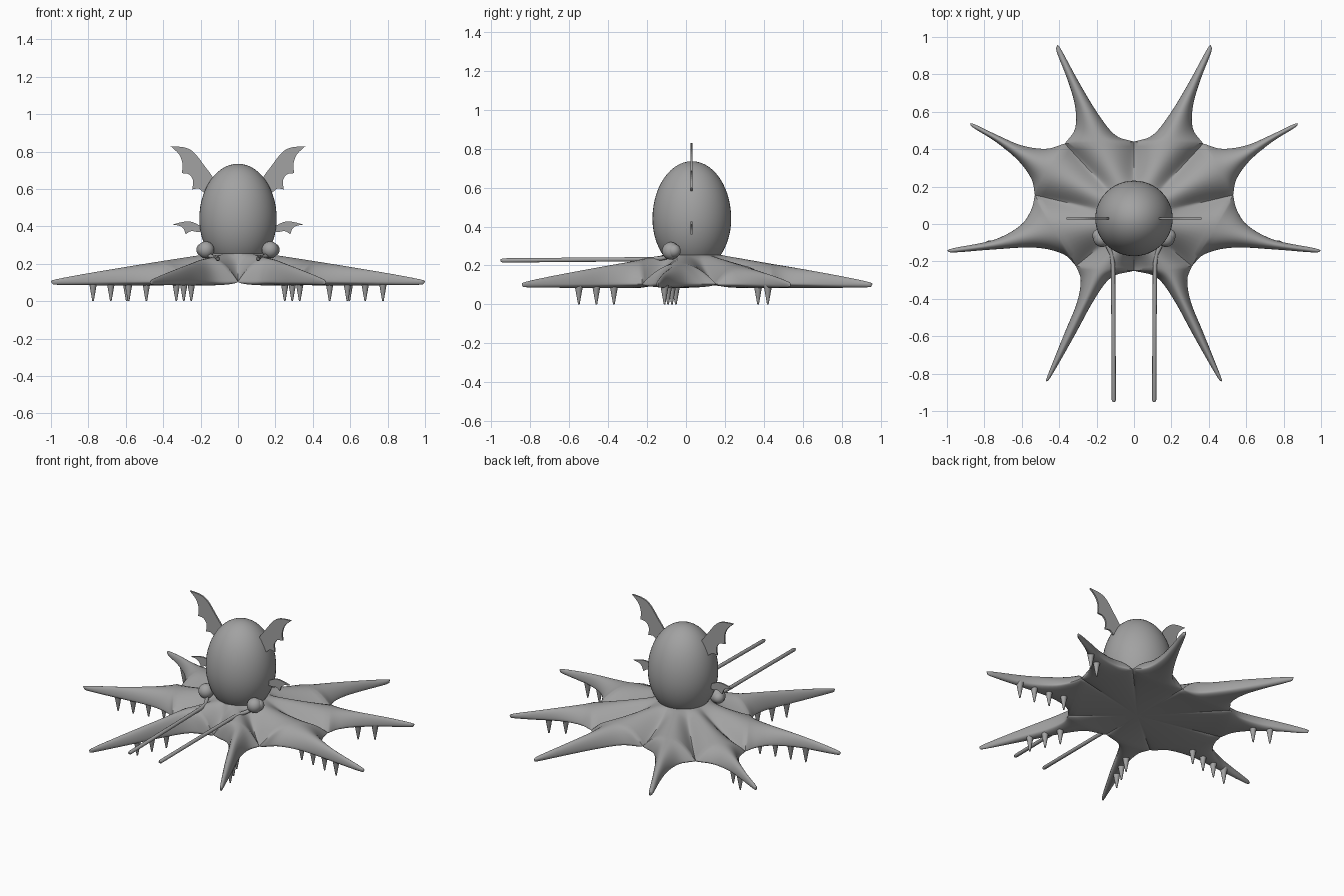
import bpy, bmesh, math
from mathutils import Vector

if "Cube" in bpy.data.objects:
    bpy.data.objects.remove(bpy.data.objects["Cube"])

grey = bpy.data.materials.new("soft grey")
grey.diffuse_color = (0.36, 0.36, 0.36, 1)
grey.use_nodes = True
grey.node_tree.nodes["Principled BSDF"].inputs["Base Color"].default_value = grey.diffuse_color
CENTRE = Vector((0, 0.03))


def finish(bm, name, smooth=True):
    bmesh.ops.recalc_face_normals(bm, faces=bm.faces[:])
    me = bpy.data.meshes.new(name)
    bm.to_mesh(me)
    bm.free()
    ob = bpy.data.objects.new(name, me)
    bpy.context.collection.objects.link(ob)
    me.materials.append(grey)
    if smooth:
        bpy.context.view_layer.objects.active = ob
        ob.select_set(True)
        bpy.ops.object.shade_smooth_by_angle(angle=math.radians(50))
        ob.select_set(False)
    return ob


def spline(pts, sub):
    """Smooth 2D curve through the points."""
    p = [Vector(q) for q in pts]
    p = [2 * p[0] - p[1]] + p + [2 * p[-1] - p[-2]]
    out = []
    for i in range(1, len(p) - 2):
        a, b, c, d = p[i - 1:i + 3]
        for k in range(sub):
            t = k / sub
            out.append(0.5 * (2 * b + (c - a) * t + (2 * a - 5 * b + 4 * c - d) * t * t
                              + (3 * b - a - 3 * c + d) * t ** 3))
    return out + [p[-2]]


# Arms of one half: both edges from web valley towards the tip, then the tip
ARMS = [
    ([(0, .44), (.1, .475), (.19, .585), (.29, .75), (.388, .93)],
     [(.37, .43), (.315, .51), (.315, .63), (.355, .77), (.413, .92)], (.41, .957)),
    ([(.37, .43), (.47, .402), (.6, .42), (.73, .475), (.85, .532)],
     [(.53, .155), (.548, .24), (.62, .34), (.74, .44), (.86, .515)], (.877, .538)),
    ([(.53, .155), (.55, .075), (.61, -.01), (.75, -.085), (.96, -.128)],
     [(.31, -.225), (.38, -.16), (.53, -.126), (.75, -.136), (.96, -.152)], (1.0, -.143)),
    ([(.31, -.225), (.285, -.3), (.305, -.42), (.37, -.58), (.462, -.81)],
     [(0, -.25), (.12, -.285), (.21, -.4), (.32, -.6), (.44, -.81)], (.468, -.843)),
]
NV, NW, EDGE = 16, 10, .105


def patch(bm, arm, sx, top):
    """One arm with its share of the web, as a grid of stations by width."""
    left, right, tip = arm
    L, R = spline(left + [tip], 5), spline(right + [tip], 5)
    a0, a1 = [math.atan2(*(Vector(s[0]) - CENTRE).yx) for s in (left, right)]
    r0 = .152 if top else .0001
    reach = (Vector(tip) - CENTRE).length
    rows = []
    for i in range(NW + len(L)):
        t = min(i / NW, 1)
        j = max(i - NW, 0)
        on_arm = j / (len(L) - 1)
        mid = (L[j] + R[j]) / 2
        s = min(max(((mid - CENTRE).length - .15) / (reach - .15), 0), 1)
        row = []
        for k in range(NV + 1):
            v = -math.cos(math.pi * k / NV) if i >= NW else 2 * k / NV - 1
            w = (v + 1) / 2
            if i < NW:
                # ease the spacing from even to edge-weighted towards the rim
                w = w * (1 - t) + (1 - math.cos(math.pi * k / NV)) / 2 * t
                v = 2 * w - 1
            ang = a0 + (a1 - a0) * w
            neck = CENTRE + r0 * Vector((math.cos(ang), math.sin(ang)))
            p = neck.lerp(L[j].lerp(R[j], w), t)
            round_ = max(1 - v * v, 0)
            if top:
                sm = ((mid if t == 1 else neck.lerp(mid, t)) - CENTRE).length
                s = min(max((sm - .15) / (reach - .15), 0), 1)
                ridge = .108 + .117 * (1 - s) + .03 * math.sqrt(1 - s)
                base = EDGE + .15 * (1 - t) ** 1.6
                f = round_ ** (1.7 - .7 * t - .5 * min(on_arm * 2, 1))
                z = base + max(ridge - base, 0) * f
            else:
                z = EDGE - .02 * t * t * math.sqrt(round_) * math.sqrt(1 - on_arm ** 6)
            row.append(bm.verts.new((sx * p.x, p.y, z)))
        rows.append(row)
    for a, b in zip(rows, rows[1:]):
        for k in range(NV):
            bm.faces.new((a[k], a[k + 1], b[k + 1], b[k]))


# Webbed skirt with eight arms
bm = bmesh.new()
for sx in (1, -1):
    for arm in ARMS:
        for top in (True, False):
            patch(bm, arm, sx, top)
bmesh.ops.remove_doubles(bm, verts=bm.verts[:], dist=.0006)
bmesh.ops.holes_fill(bm, edges=[e for e in bm.edges if e.is_boundary], sides=0)
finish(bm, "webbed_skirt")

# Egg-shaped head, tucked into the skirt
bm = bmesh.new()
bmesh.ops.create_uvsphere(bm, u_segments=48, v_segments=28, radius=1)
for v in bm.verts:
    h = .295 if v.co.z > 0 else .274
    v.co = (.207 * v.co.x, .03 + .202 * v.co.y, .44 + h * v.co.z)
finish(bm, "head")


def ball(name, loc, r):
    bm = bmesh.new()
    bmesh.ops.create_uvsphere(bm, u_segments=24, v_segments=14, radius=r)
    bmesh.ops.translate(bm, verts=bm.verts[:], vec=loc)
    finish(bm, name)


def fin(name, outline, sx):
    """Thin scalloped plate standing in the front plane."""
    bm = bmesh.new()
    f = bm.faces.new([bm.verts.new((sx * x, .024, z)) for x, z in outline])
    ext = bmesh.ops.extrude_face_region(bm, geom=[f])
    bmesh.ops.translate(bm, vec=(0, .01, 0),
                        verts=[g for g in ext["geom"] if isinstance(g, bmesh.types.BMVert)])
    finish(bm, name, False)


def fin_outline(*runs):
    return [p for run in runs for p in spline(run, 4)[:-1]]


UPPER = fin_outline([(.12, .6), (.13, .655), (.18, .725), (.235, .795), (.285, .822), (.36, .829)],
                    [(.36, .829), (.315, .785), (.297, .735), (.3, .685)],
                    [(.3, .685), (.262, .678), (.24, .645), (.245, .598)],
                    [(.245, .598), (.21, .602), (.175, .58), (.12, .6)])
LOWER = fin_outline([(.17, .385), (.205, .405), (.25, .425), (.295, .424), (.35, .41)],
                    [(.35, .41), (.31, .402), (.29, .385), (.28, .358)],
                    [(.28, .358), (.25, .375), (.21, .37), (.17, .385)])
TEETH = [(.33, -.55), (.29, -.46), (.25, -.37), (.775, -.11), (.68, -.092),
         (.585, -.072), (.49, -.052), (.595, .37), (.68, .42)]

for sx, side in ((1, "right"), (-1, "left")):
    # Eyes with a lid behind each
    ball(side + "_eye", (sx * .172, -.078, .275), .045)
    ball(side + "_eye_lid", (sx * .188, -.062, .275), .035)
    # Fins
    fin(side + "_upper_fin", UPPER, sx)
    fin(side + "_lower_fin", LOWER, sx)
    # Long feeler, swept along a bent path
    cu = bpy.data.curves.new(side + "_feeler", "CURVE")
    cu.dimensions = "3D"
    cu.bevel_depth, cu.bevel_resolution, cu.use_fill_caps = .0115, 3, True
    path = [(.165, -.07, .25), (.14, -.12, .238), (.12, -.16, .234), (.112, -.22, .232),
            (.11, -.5, .23), (.108, -.94, .226), (.108, -.953, .226)]
    sp = cu.splines.new("POLY")
    sp.points.add(len(path) - 1)
    for i, (pt, (x, y, z)) in enumerate(zip(sp.points, path)):
        pt.co = (sx * x, y, z, 1)
        pt.radius = .5 if i == len(path) - 1 else 1
    cu.materials.append(grey)
    bpy.context.collection.objects.link(bpy.data.objects.new(side + "_feeler", cu))
    # Pointed teeth hanging under the arms
    bm = bmesh.new()
    for x, y in TEETH:
        cone = bmesh.ops.create_cone(bm, cap_ends=True, segments=14, radius1=.004,
                                     radius2=.022, depth=.1)
        bmesh.ops.translate(bm, verts=cone["verts"], vec=(sx * x, y, .05))
    finish(bm, side + "_teeth")
